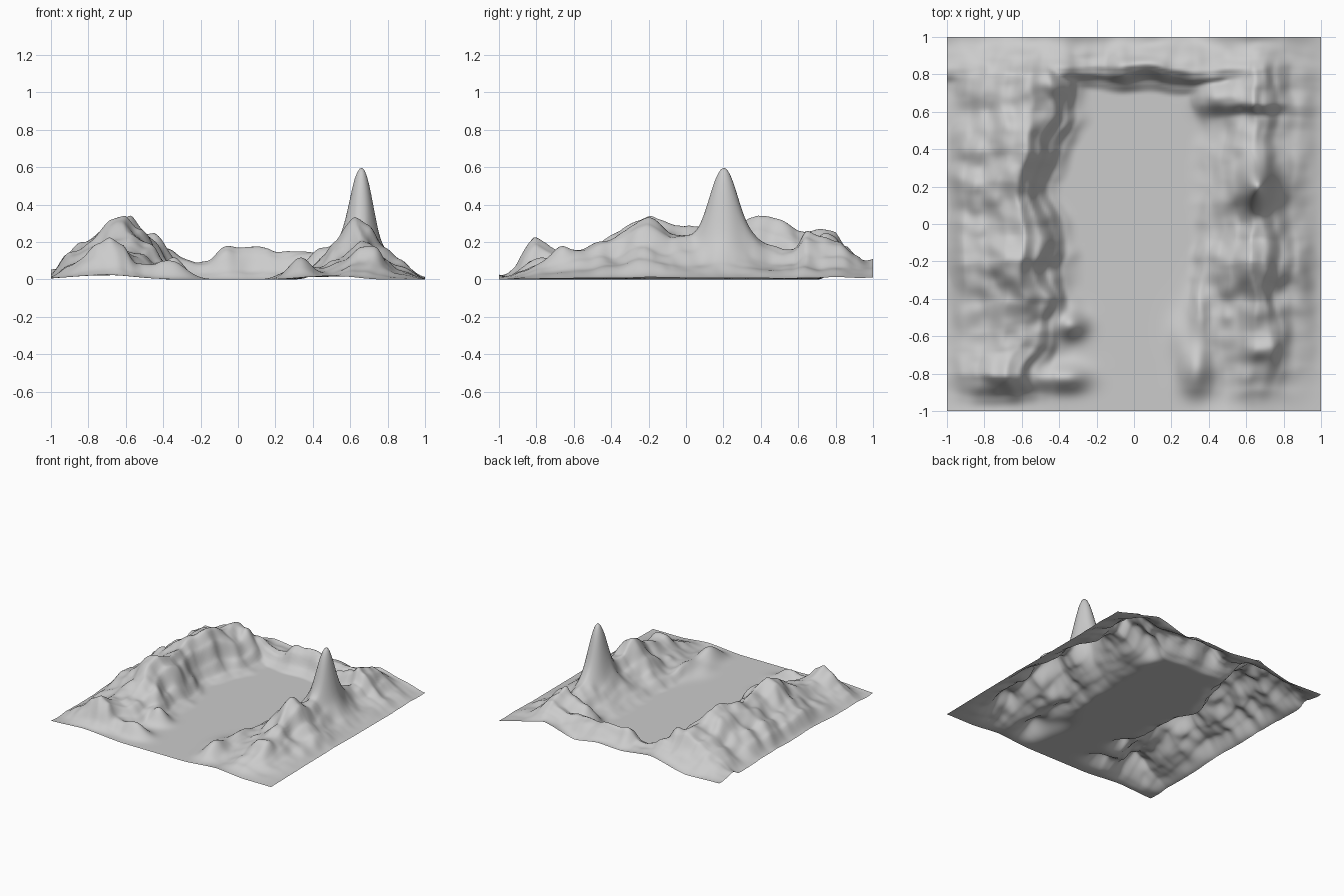
import bpy, bmesh, math
from mathutils import Vector, noise

if "Cube" in bpy.data.objects:
    bpy.data.objects.remove(bpy.data.objects["Cube"])

N = 160          # grid resolution
FLOOR = 0.008    # valley floor height


def curve(points, t):
    """Smoothly interpolated height along a short profile."""
    if t <= points[0][0]:
        return points[0][1]
    for (a, va), (b, vb) in zip(points, points[1:]):
        if t <= b:
            k = (t - a) / (b - a)
            k = 0.5 * k + 0.5 * k * k * (3 - 2 * k)
            return va + (vb - va) * k
    return points[-1][1]


def bump(x, y, cx, cy, h, rx, ry):
    return h * math.exp(-((x - cx) / rx) ** 2 - ((y - cy) / ry) ** 2)


def smooth_max(a, b, r=0.03):
    return 0.5 * (a + b + math.sqrt((a - b) ** 2 + r * r) - r)


# Crest heights along y, and unit cross-sections across x
left_crest = [(-1, .03), (-.92, .09), (-.8, .25), (-.68, .19), (-.55, .2), (-.42, .25), (-.2, .39),
              (-.06, .32), (.1, .31), (.25, .32), (.4, .36), (.5, .33), (.6, .27), (.8, .27), (.9, .16), (1, .05)]
left_section = [(-1, .13), (-.9, .4), (-.8, .62), (-.7, .88), (-.6, 1), (-.52, .8), (-.45, .42), (-.38, .15), (-.29, 0)]
left_shift = [(-1, -.06), (-.8, -.08), (-.62, -.03), (-.4, .03), (-.2, .01), (0, -.01), (.22, -.06),
              (.4, .02), (.56, .07), (.7, .06), (1, .06)]

right_crest = [(-1, .025), (-.88, .07), (-.75, .13), (-.6, .19), (-.4, .24), (-.22, .35), (-.08, .26), (.05, .22),
               (.2, .21), (.35, .19), (.5, .18), (.57, .2), (.64, .28), (.72, .23), (.82, .22), (.9, .13), (1, .06)]
right_section = [(.29, 0), (.38, .28), (.46, .42), (.55, .65), (.64, 1), (.7, .9), (.77, .6), (.86, .38), (1, .08)]

back_section = [(.7, 0), (.75, .05), (.8, .14), (.84, .165), (.9, .13), (1, .07)]
back_window = [(-1, .4), (-.7, .7), (-.4, 1), (-.22, .75), (-.15, .75), (-.05, 1), (.15, 1.06), (.3, 1), (.6, 1), (1, .1)]
back_edge = [(-1, .03), (-.7, .02), (-.37, .09), (-.1, .06), (.1, .07), (.31, .04), (.59, .11), (.8, .06), (1, .01)]
front_edge = [(-1, .01), (-.7, .025), (-.35, 0), (.2, 0), (.5, .022), (.75, 0), (1, 0)]

# Individual mounds: x, y, height, radius x, radius y (first two form the tall peak)
mounds = [(.665, .2, .30, .08, .10), (.67, .21, .12, .14, .18), (-.34, -.54, .11, .08, .07), (-.36, -.82, .10, .11, .07),
          (.34, -.5, .06, .06, .14), (.33, -.78, .11, .08, .13), (.25, -.6, .03, .07, .12), (-.42, .75, .05, .07, .08),
          (.42, .68, .09, .09, .08), (.54, .69, .05, .08, .08), (.67, -.68, .05, .09, .05),
          (-.85, .2, .03, .07, .07), (-.7, .55, .04, .1, .08), (.5, .1, .04, .08, .12)]


def height(x, y):
    # wobble the ridge lines so walls get gullies and spurs
    p = Vector((x, y, .3))
    wx = x + .045 * noise.noise(p * 5) + .015 * noise.noise(p * 10)
    wy = y + .03 * noise.noise(p * 5 + Vector((7, 3, 1)))
    inner = min(1, (x + 1) / .45)          # outer border stays put
    wx = x + (wx - x) * min(1, (1 - abs(x)) / .2)
    left = curve(left_crest, wy) * curve(left_section, wx - curve(left_shift, y) * inner)
    right = curve(right_crest, wy) * curve(right_section, wx)
    back = curve(back_section, wy) * curve(back_window, x)
    h = smooth_max(smooth_max(left, right), back)
    # rocky roughness that fades out on the valley floor
    rough = noise.noise(p * 6 + Vector((2, 9, 4))) + .5 * noise.noise(p * 12)
    h += .035 * rough * min(1, max(0, h) / .1)
    h += sum(bump(x, y, *m) for m in mounds)
    # settle onto the wavy outer borders at the back and front
    k = max(0, (y - .86) / .14) ** 1.5
    h += (curve(back_edge, x) - h) * k
    k = max(0, (-.88 - y) / .12) ** 1.5
    h += (curve(front_edge, x) - h) * k
    return FLOOR + max(0, h)


# Terrain sheet: a grid raised by the height function
bm = bmesh.new()
bmesh.ops.create_grid(bm, x_segments=N, y_segments=N, size=1)
for v in bm.verts:
    v.co.z = height(v.co.x, v.co.y)
low = min(v.co.z for v in bm.verts)
for v in bm.verts:
    v.co.z -= low
for f in bm.faces:
    f.smooth = True
mesh = bpy.data.meshes.new("valley_terrain")
bm.to_mesh(mesh)
bm.free()
terrain = bpy.data.objects.new("valley_terrain", mesh)
bpy.context.collection.objects.link(terrain)
